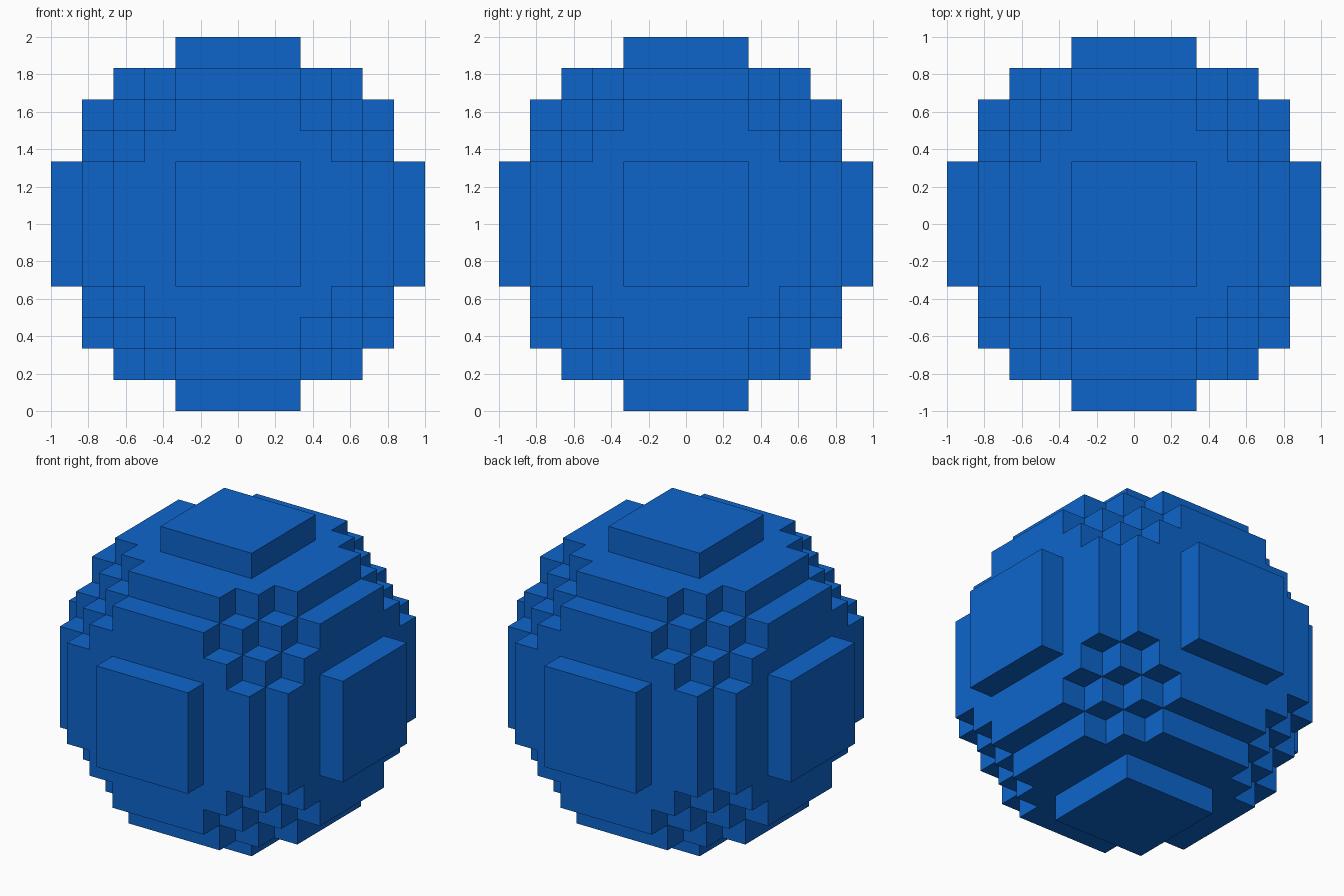
import bpy
import bmesh
import math
from itertools import product
from mathutils import Vector

cube = bpy.data.objects.get("Cube")
if cube:
    bpy.data.objects.remove(cube, do_unlink=True)

RADIUS = 6            # ball radius in blocks
BLOCK = 1 / RADIUS    # block edge length

# Material
blue = bpy.data.materials.new("blue")
blue.use_nodes = True
colour = (0.004, 0.13, 0.6, 1)
blue.diffuse_color = colour
blue.node_tree.nodes["Principled BSDF"].inputs["Base Color"].default_value = colour


def filled(cell):
    """A block belongs to the ball when its centre lies inside the sphere."""
    return sum((c + 0.5) ** 2 for c in cell) < RADIUS ** 2


def add_side(bm, cell, axis, sign):
    """Add one outward-facing square side of a block."""
    normal, u = Vector((0, 0, 0)), Vector((0, 0, 0))
    normal[axis] = sign
    u[(axis + 1) % 3] = 1
    v = normal.cross(u)
    centre = Vector(cell) + Vector((0.5, 0.5, 0.5)) + normal / 2
    corners = [centre + (a * u + b * v) / 2
               for a, b in ((-1, -1), (1, -1), (1, 1), (-1, 1))]
    bm.faces.new([bm.verts.new(p * BLOCK + Vector((0, 0, 1))) for p in corners])


# Stepped ball: only the exposed block sides
bm = bmesh.new()
for cell in product(range(-RADIUS, RADIUS), repeat=3):
    if not filled(cell):
        continue
    for axis, sign in product(range(3), (-1, 1)):
        neighbour = list(cell)
        neighbour[axis] += sign
        if not filled(neighbour):
            add_side(bm, cell, axis, sign)

# Weld the sides and merge flat areas into large faces
bmesh.ops.remove_doubles(bm, verts=bm.verts, dist=BLOCK / 100)
bmesh.ops.dissolve_limit(bm, angle_limit=math.radians(1),
                         verts=bm.verts, edges=bm.edges)

mesh = bpy.data.meshes.new("block_ball")
bm.to_mesh(mesh)
bm.free()
mesh.materials.append(blue)
ball = bpy.data.objects.new("block_ball", mesh)
bpy.context.collection.objects.link(ball)
